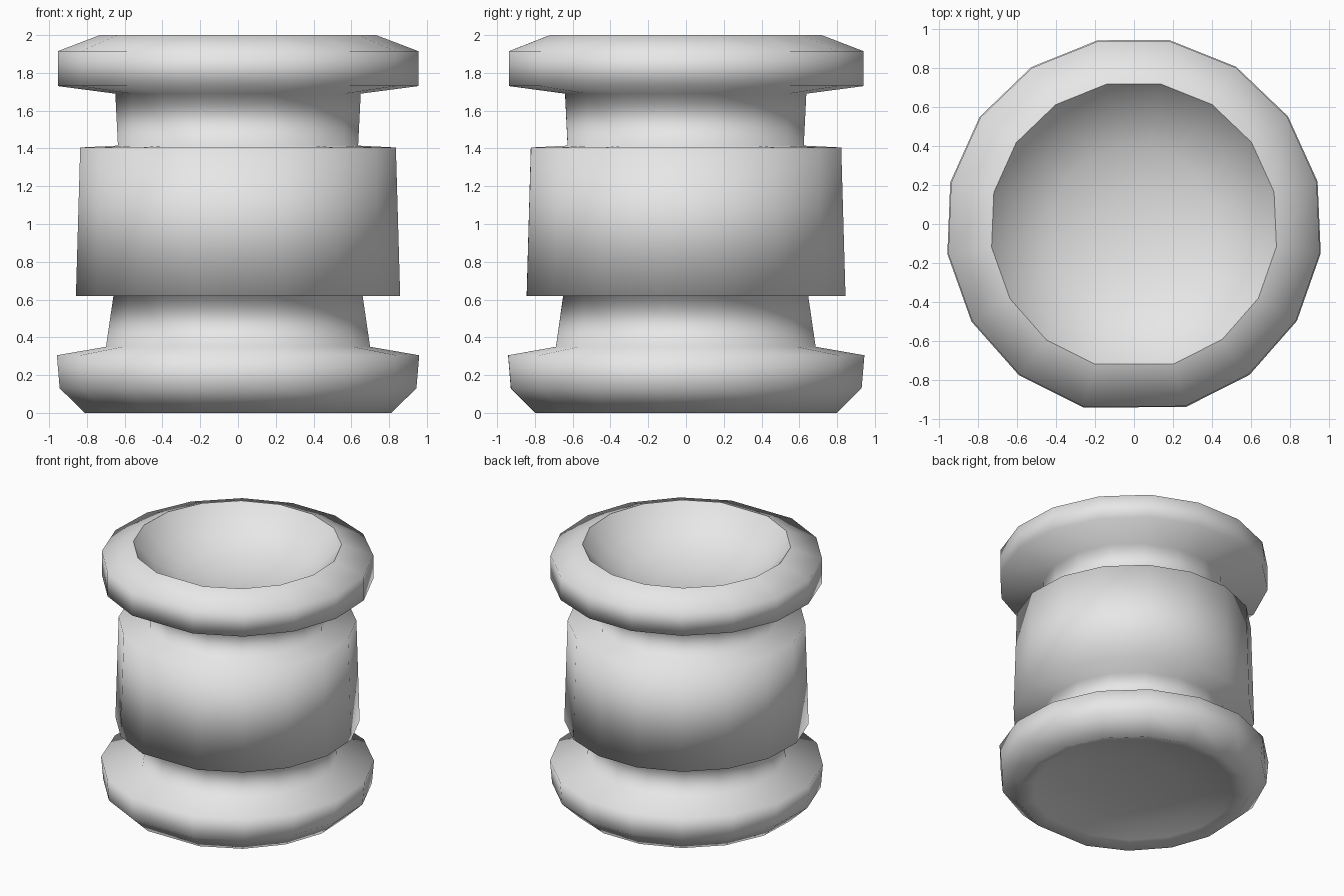
import bpy
import bmesh
from math import sin, cos, radians
from mathutils import Vector

cube = bpy.data.objects.get("Cube")
if cube:
    bpy.data.objects.remove(cube, do_unlink=True)

# One plain grey material
grey = bpy.data.materials.new("light_grey")
grey.use_nodes = True
colour = (0.8, 0.8, 0.8, 1)
grey.diffuse_color = colour
grey.node_tree.nodes["Principled BSDF"].inputs["Base Color"].default_value = colour

# Sixteen uneven sides: the front facet is wider than the rest
STEP, HALF = 21.9, 10.85
ANGLES = [radians(HALF + STEP * i) for i in range(-8, 8)]
CENTRE_Y = -0.008

# Outline as (radius, height), from the bottom dish up to the top bowl
bottom_dish = [(0.3, 0.11), (0.55, 0.08), (0.72, 0.03)]
lower_flange = [(0.82, 0), (0.955, 0.13), (0.97, 0.305)]
lower_neck = [(0.707, 0.35), (0.667, 0.62)]
barrel = [(0.868, 0.62), (0.845, 1.405)]
upper_neck = [(0.643, 1.415), (0.657, 1.69)]
upper_flange = [(0.965, 1.73), (0.965, 1.915), (0.74, 2.0)]
top_bowl = [(0.72, 1.975), (0.6, 1.85), (0.42, 1.76), (0.2, 1.71)]
outline = (bottom_dish + lower_flange + lower_neck + barrel
           + upper_neck + upper_flange + top_bowl)


def ring(bm, radius, height):
    return [bm.verts.new(Vector((radius * sin(a), CENTRE_Y + radius * cos(a), height)))
            for a in ANGLES]


def close_end(bm, loop, height):
    hub = bm.verts.new((0, CENTRE_Y, height))
    for a, b in zip(loop, loop[1:] + loop[:1]):
        bm.faces.new((a, b, hub))


# Skin the rings, then close both ends
bm = bmesh.new()
rings = [ring(bm, r, z) for r, z in outline]
for low, high in zip(rings, rings[1:]):
    for i in range(len(low)):
        j = (i + 1) % len(low)
        bm.faces.new((low[i], low[j], high[j], high[i]))
close_end(bm, rings[0], 0.12)
close_end(bm, rings[-1], 1.7)
bmesh.ops.recalc_face_normals(bm, faces=bm.faces)

# Smooth everywhere, with a crisp edge round the bowl
for face in bm.faces:
    face.smooth = True
rim = set(rings[-len(top_bowl) - 1])
for edge in bm.edges:
    if edge.verts[0] in rim and edge.verts[1] in rim:
        edge.smooth = False

mesh = bpy.data.meshes.new("flanged_spool")
bm.to_mesh(mesh)
bm.free()
mesh.materials.append(grey)
spool = bpy.data.objects.new("flanged_spool", mesh)
bpy.context.collection.objects.link(spool)
